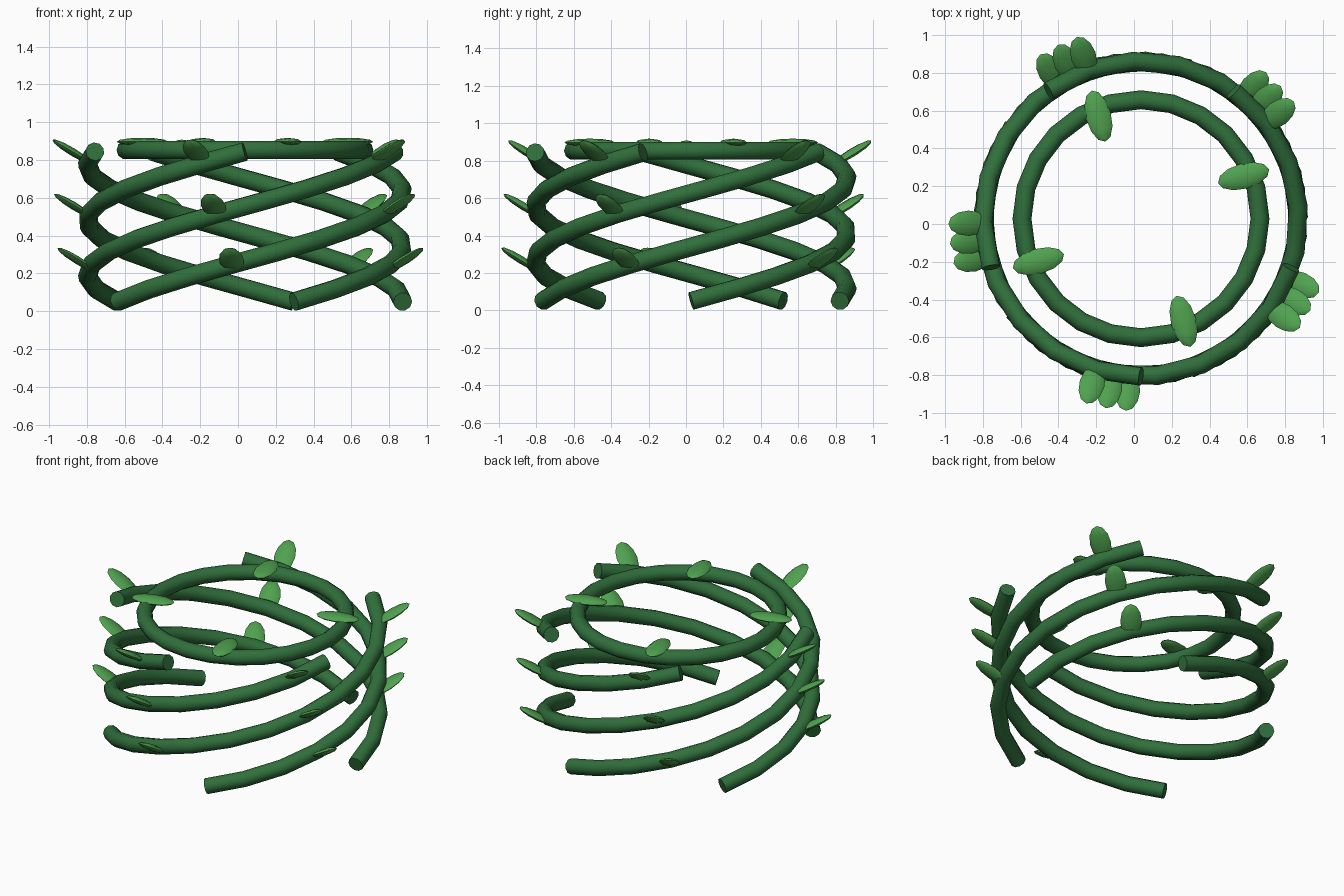
import bpy
from math import sin, cos, radians
from mathutils import Matrix, Vector

if "Cube" in bpy.data.objects:
    bpy.data.objects.remove(bpy.data.objects["Cube"])

CX, CY = 0.037, 0.028            # axis of the woven basket
R_VINE, R_RING, TUBE = 0.835, 0.63, 0.05
TURN, STEPS = 198, 12            # degrees climbed by each vine, segments


def material(name, color):
    m = bpy.data.materials.new(name)
    m.diffuse_color = color
    m.use_nodes = True
    m.node_tree.nodes["Principled BSDF"].inputs["Base Color"].default_value = m.diffuse_color
    return m


vine_mat = material("vine_green", (0.03, 0.16, 0.045, 1))
leaf_mat = material("leaf_green", (0.08, 0.36, 0.08, 1))


def polar(r, deg, z):
    a = radians(deg)
    return Vector((CX + r * cos(a), CY + r * sin(a), z))


def tube(name, points, closed=False):
    """Round stem swept along a polyline, turned into a mesh."""
    cu = bpy.data.curves.new(name, 'CURVE')
    cu.dimensions = '3D'
    cu.bevel_depth = TUBE
    cu.bevel_resolution = 3
    cu.use_fill_caps = True
    sp = cu.splines.new('POLY')
    sp.points.add(len(points) - 1)
    for p, co in zip(sp.points, points):
        p.co = (*co, 1)
    sp.use_cyclic_u = closed
    ob = bpy.data.objects.new(name, cu)
    bpy.context.collection.objects.link(ob)
    bpy.ops.object.select_all(action='DESELECT')
    ob.select_set(True)
    bpy.context.view_layer.objects.active = ob
    bpy.ops.object.convert(target='MESH')
    ob = bpy.context.object
    ob.data.materials.clear()
    ob.data.materials.append(vine_mat)
    bpy.ops.object.shade_smooth_by_angle(angle=radians(50))


def leaf(name, center, yaw, tilt, length):
    """Flattened low-poly ellipsoid, long axis outward and tilted up."""
    bpy.ops.mesh.primitive_uv_sphere_add(segments=8, ring_count=6, radius=1)
    ob = bpy.context.object
    ob.name = name
    ob.data.transform(Matrix.Rotation(radians(90), 4, 'Y'))
    ob.data.transform(Matrix.Diagonal((length, 0.067, 0.021, 1)))
    ob.location = center
    ob.rotation_euler = (0, -radians(tilt), radians(yaw))
    ob.data.materials.append(leaf_mat)
    bpy.ops.object.shade_smooth_by_angle(angle=radians(50))


# Five climbing vines with three leaves each
for k in range(5):
    start = 72 * k
    pts = [polar(R_VINE, start + TURN * i / STEPS, 0.05 + 0.795 * i / STEPS)
           for i in range(STEPS + 1)]
    tube(f"vine_{k + 1}", pts)
    for j, i in enumerate((3, 7, 11)):
        ang = start + TURN * i / STEPS
        leaf(f"vine_leaf_{k + 1}_{j + 1}",
             polar(0.913, ang, 0.27 + 0.2865 * j), ang, 31, 0.125)

# Inner top ring with four flat leaves
tube("top_ring", [polar(R_RING, 15 * i, 0.853) for i in range(24)], True)
for k in range(4):
    ang = 22.5 + 90 * k
    leaf(f"ring_leaf_{k + 1}", polar(0.588, ang, 0.897), ang - 7.5, 0, 0.14)
